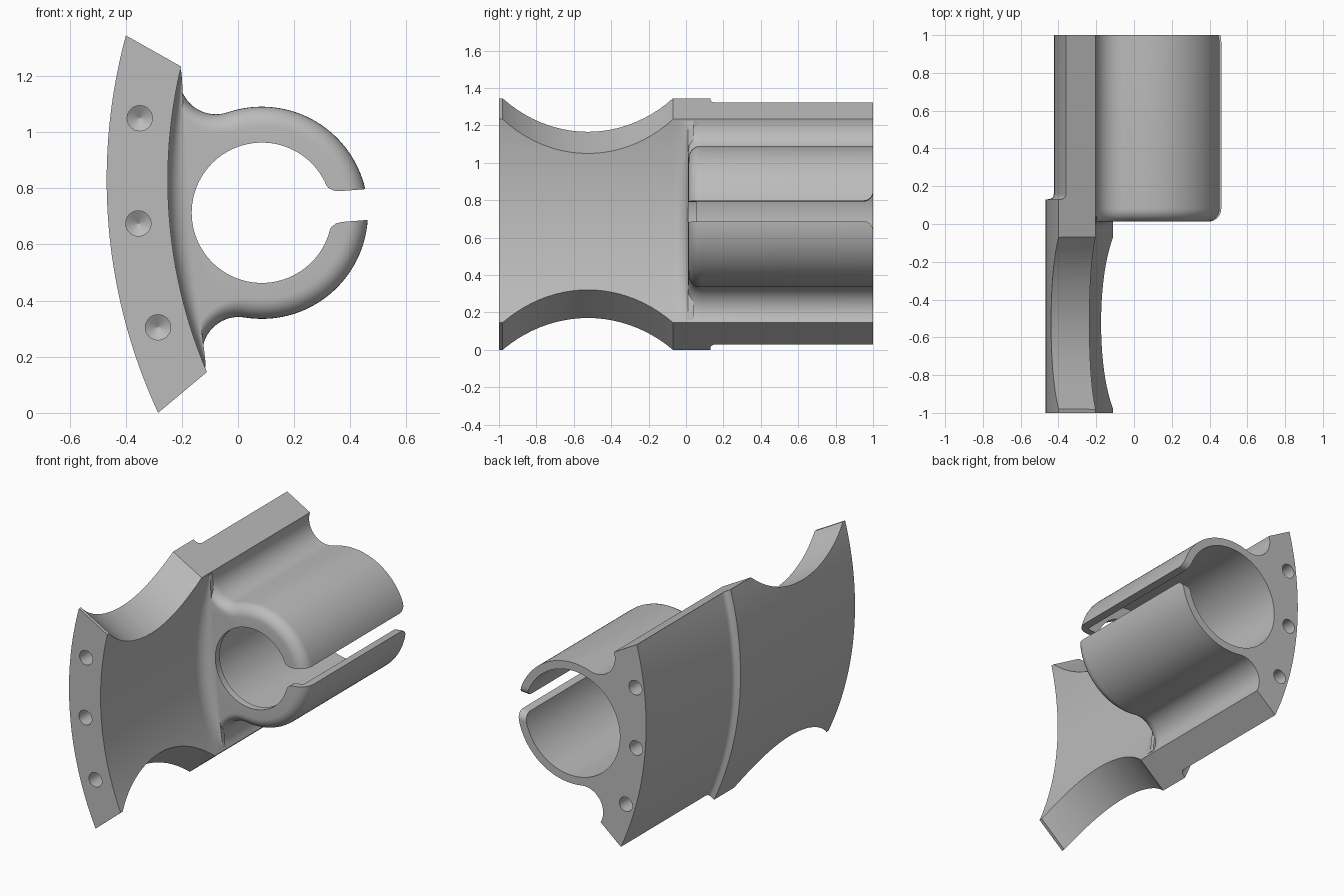
import bpy, bmesh, math
from mathutils import Vector

cube = bpy.data.objects.get("Cube")
if cube:
    bpy.data.objects.remove(cube, do_unlink=True)

grey = bpy.data.materials.new("plain_grey")
grey.use_nodes = True
grey.diffuse_color = (0.5, 0.5, 0.5, 1)
grey.node_tree.nodes["Principled BSDF"].inputs["Base Color"].default_value = (0.5, 0.5, 0.5, 1)

# Shared cross-section geometry, as (x, z)
O, R_OUT, R_IN = Vector((1.5, 0.83)), 1.968, 1.75      # curved plate
T, R_TUBE, R_BLEND = Vector((0.085, 0.713)), 0.378, 0.13  # clamp tube
FRONT, EDGE = 0.012, 0.07                              # clamp front and its rounding


def polar(c, r, a):
    return c + r * Vector((math.cos(a), math.sin(a)))


def angle(a, b):
    d = b - a
    return math.atan2(d.y, d.x) % math.tau


def spread(a, b, n):
    return [a + (b - a) * i / n for i in range(n + 1)]


def at_y(points, y):
    return [Vector((p.x, y, p.y)) for p in points]


def loft(name, sections):
    """Solid through closed sections that have equal point counts."""
    bm = bmesh.new()
    rings = [[bm.verts.new(p) for p in s] for s in sections]
    n = len(rings[0])
    for a, b in zip(rings, rings[1:]):
        for i in range(n):
            bm.faces.new((a[i], a[(i + 1) % n], b[(i + 1) % n], b[i]))
    bm.faces.new(rings[0][::-1])
    bm.faces.new(rings[-1])
    bmesh.ops.recalc_face_normals(bm, faces=bm.faces)
    mesh = bpy.data.meshes.new(name)
    bm.to_mesh(mesh)
    bm.free()
    mesh.materials.append(grey)
    obj = bpy.data.objects.new(name, mesh)
    bpy.context.collection.objects.link(obj)
    return obj


def turned(name, centre, steps, n=64):
    """Round solid along y from (y, radius) steps."""
    ring = spread(0, math.tau, n)[:-1]
    return loft(name, [at_y([polar(centre, r, a) for a in ring], y) for y, r in steps])


def cut(obj, cutter):
    cutter.hide_render = True
    mod = obj.modifiers.new("cut", "BOOLEAN")
    mod.operation, mod.solver, mod.object = "DIFFERENCE", "EXACT", cutter
    bpy.context.view_layer.objects.active = obj
    bpy.ops.object.modifier_apply(modifier=mod.name)
    bpy.data.objects.remove(cutter, do_unlink=True)


def smooth(obj, degrees=30):
    bpy.ops.object.select_all(action="DESELECT")
    obj.select_set(True)
    bpy.context.view_layer.objects.active = obj
    bpy.ops.object.shade_smooth_by_angle(angle=math.radians(degrees))


# Curved plate, thinner behind a small rounded step
top_out, top_in = Vector((-0.40, 1.345)), Vector((-0.207, 1.235))
low_out, low_in = Vector((-0.285, 0.0)), Vector((-0.112, 0.145))


def plate_profile(t):
    hi, lo = top_out.lerp(top_in, t), low_out.lerp(low_in, t)
    r = R_OUT + (R_IN - R_OUT) * t
    outer = [polar(O, r, a) for a in spread(angle(O, hi), angle(O, lo), 40)]
    inner = [polar(O, R_IN, a) for a in spread(angle(O, low_in), angle(O, top_in), 40)]
    return outer + inner


steps = [(-1, 0), (0.13, 0), (0.132, 0.11), (0.138, 0.16), (0.148, 0.19), (0.16, 0.2), (1, 0.2)]
plate = loft("curved_plate", [at_y(plate_profile(t), y) for y, t in steps])

# Round bites in the upper and lower plate edges
for a, b, side in ((top_out, top_in, 1), (low_out, low_in, -1)):
    along = (b - a).normalized()
    out = Vector((-along.y, along.x)) * side
    sections = []
    for s in (-0.3, 0.5):
        ring = []
        for k in spread(0, math.tau, 96)[:-1]:
            p = a + along * s + out * (0.504 + 0.679 * math.sin(k))
            ring.append(Vector((p.x, -0.525 + 0.679 * math.cos(k), p.y)))
        sections.append(ring)
    cut(plate, loft("bite_cutter", sections))

# Drilled blind holes in both plate ends
for x, z in ((-0.35, 1.05), (-0.355, 0.675), (-0.285, 0.305)):
    for s in (-1, 1):
        drill = [(1.1 * s, 0.045), (0.88 * s, 0.045), (0.853 * s, 0.001)]
        cut(plate, turned("drill_cutter", Vector((x, z)), drill, 32))
smooth(plate)


# Clamp outline: tube blended into the plate by two tangent arcs
def blend_centre(side):
    d, r1, r2 = (O - T).length, R_TUBE + R_BLEND, R_IN - R_BLEND
    u = (O - T) / d
    k = (r1 * r1 - r2 * r2 + d * d) / (2 * d)
    return T + u * k + Vector((-u.y, u.x)) * side * math.sqrt(r1 * r1 - k * k)


up, down = blend_centre(1), blend_centre(-1)
a_up, a_down = angle(O, up), angle(O, down)


def clamp_profile(d):
    pts = []
    for i, a in enumerate(spread(a_up, angle(up, T), 20)):
        pts.append(polar(up, R_BLEND + d * (0.3 + 0.7 * i / 20), a))
    pts += [polar(T, R_TUBE - d, a)
            for a in spread(angle(T, up), angle(T, down) - math.tau, 72)[1:-1]]
    for i, a in enumerate(spread(angle(down, T), a_down, 20)):
        pts.append(polar(down, R_BLEND + d * (1 - 0.7 * i / 20), a))
    return pts + [polar(O, 1.785, a) for a in spread(a_down, a_up, 24)]


layers = [(FRONT + EDGE * (1 - math.cos(a)), EDGE * (1 - math.sin(a)))
          for a in spread(0, math.pi / 2, 8)]
layers.append((1, 0))
clamp = loft("clamp_tube", [at_y(clamp_profile(d), y) for y, d in layers])

# Bore with a narrower front lip
cut(clamp, turned("bore_cutter", T, [(-0.2, 0.25), (0.055, 0.25), (0.0551, 0.328), (1.2, 0.328)], 96))

# Slit along the open side, flared at the lip and at the rear corners
tilt = math.radians(4.5)
u, v = Vector((math.cos(tilt), math.sin(tilt))), Vector((-math.sin(tilt), math.cos(tilt)))
half = [(0.15, 0.12), (0.222, 0.115), (0.23, 0.09), (0.243, 0.07), (0.26, 0.059), (0.28, 0.055), (0.6, 0.055)]
slit = [T + u * a + v * b for a, b in half] + [T + u * a - v * b for a, b in half[::-1]]
cut(clamp, loft("slit_cutter", [at_y(slit, -0.2), at_y(slit, 1.2)]))

corner = [(0.055 + 0.05 * (1 - math.cos(a)), 0.95 + 0.05 * math.sin(a))
          for a in spread(0, math.pi / 2, 6)] + [(0.105, 1.1)]
flare = corner + [(-w, y) for w, y in corner[::-1]]
sections = []
for reach in (0.2, 0.6):
    ring = [(T + u * reach + v * w, y) for w, y in flare]
    sections.append([Vector((p.x, y, p.y)) for p, y in ring])
cut(clamp, loft("corner_cutter", sections))
smooth(clamp)

# Concave fillet between the plate and the clamp front
drop = 0.08
sections = []
for i, a in enumerate(spread(a_down, a_up, 48)):
    w = 0.002 + 0.073 * max(0, math.sin(math.pi * i / 48)) ** 0.8
    section = [(R_IN - w + w * math.cos(k), FRONT - drop + drop * math.sin(k))
               for k in spread(0, math.pi / 2, 8)]
    section += [(R_IN - w, 0.04), (1.785, 0.04), (1.785, FRONT - drop)]
    ring = [(polar(O, r, a), y) for r, y in section]
    sections.append([Vector((p.x, y, p.y)) for p, y in ring])
smooth(loft("front_fillet", sections), 40)
